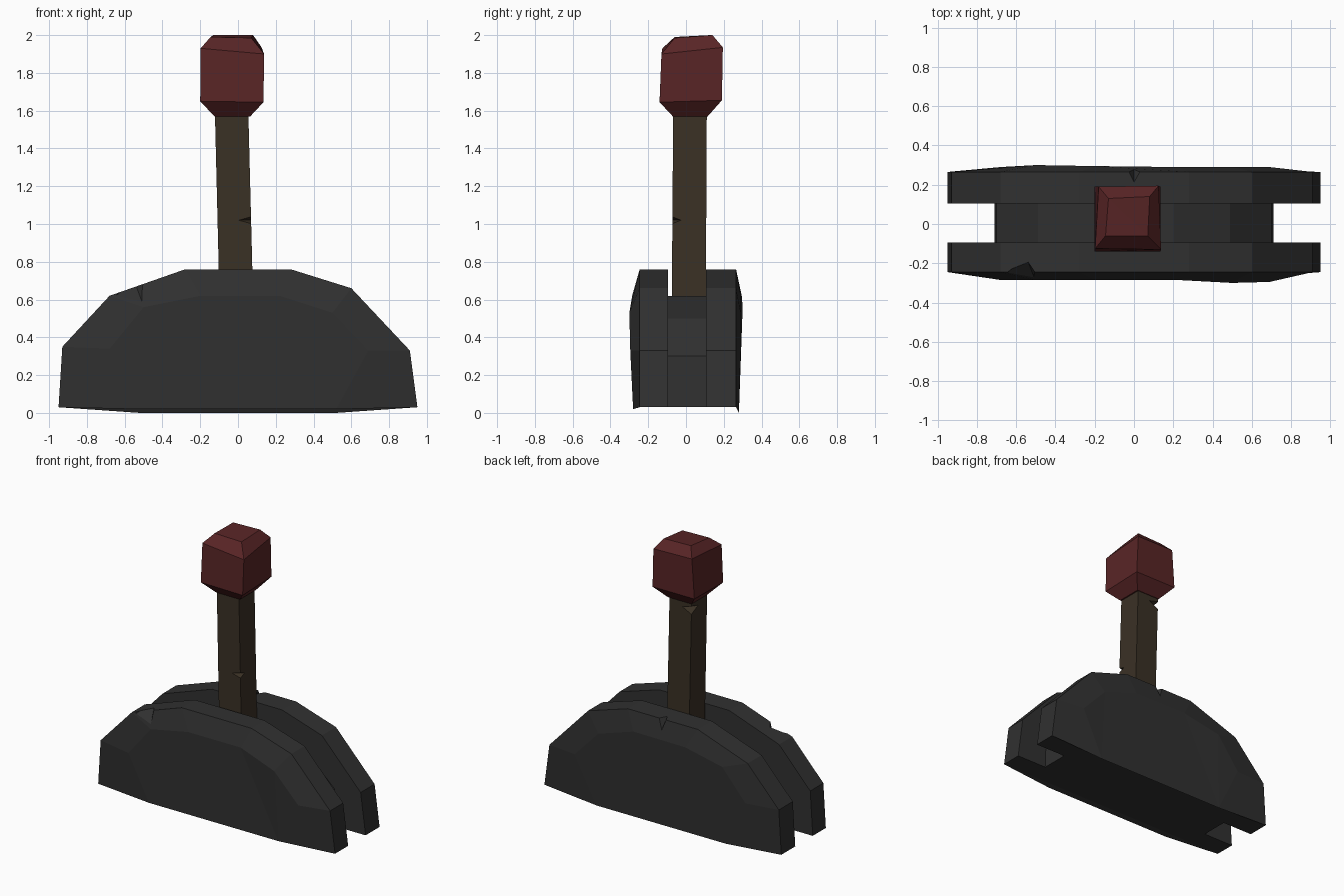
import bpy, bmesh

if "Cube" in bpy.data.objects:
    bpy.data.objects.remove(bpy.data.objects["Cube"])


def mat(name, col):
    m = bpy.data.materials.new(name)
    m.diffuse_color = (*col, 1)
    m.use_nodes = True
    m.node_tree.nodes["Principled BSDF"].inputs["Base Color"].default_value = m.diffuse_color
    return m


GREY = mat("dark_stone", (0.030, 0.030, 0.030))
WOOD = mat("dark_wood", (0.042, 0.030, 0.018))
RED = mat("dull_red", (0.098, 0.018, 0.019))


def finish(name, bm, material):
    bmesh.ops.recalc_face_normals(bm, faces=bm.faces)
    me = bpy.data.meshes.new(name)
    bm.to_mesh(me)
    bm.free()
    ob = bpy.data.objects.new(name, me)
    bpy.context.collection.objects.link(ob)
    if material:
        me.materials.append(material)
    return ob


def loft(name, rings, material):
    """Closed solid through rings that share a point count."""
    bm = bmesh.new()
    vs = [[bm.verts.new(p) for p in r] for r in rings]
    n = len(vs[0])
    for a, b in zip(vs, vs[1:]):
        for i in range(n):
            j = (i + 1) % n
            bm.faces.new((a[i], a[j], b[j], b[i]))
    caps = [bm.faces.new(vs[0]), bm.faces.new(vs[-1])]
    bmesh.ops.triangulate(bm, faces=caps)
    return finish(name, bm, material)


def chip(ob, points):
    """Cut a small pointed chip out of an edge."""
    bm = bmesh.new()
    for p in points:
        bm.verts.new(p)
    bmesh.ops.convex_hull(bm, input=bm.verts)
    cutter = finish("chip_cutter", bm, None)
    cutter.hide_render = True
    mod = ob.modifiers.new("chip", 'BOOLEAN')
    mod.operation = 'DIFFERENCE'
    mod.solver = 'EXACT'
    mod.object = cutter
    bpy.context.view_layer.objects.active = ob
    bpy.ops.object.modifier_apply(modifier=mod.name)
    bpy.data.objects.remove(cutter)


# Side plates: domed outline with a bulging outer face
outline = [(-.95, .03), (-.93, .35), (-.68, .62), (-.28, .76),
           (.28, .76), (.60, .66), (.91, .33), (.95, .03)]
bulge = [(-.52, .01), (-.68, .34), (-.50, .56), (-.20, .62),
         (.22, .62), (.50, .53), (.69, .33), (.52, .01)]


def plate(name, y_in, y_rim, y_out, low):
    inner = [(x, y_in, z) for x, z in outline]
    rim = [(x, y_rim, z) for x, z in outline]
    outer = [(x, y, low if z < .02 else z) for (x, z), y in zip(bulge, y_out)]
    return loft(name, [inner, rim, outer], GREY)


front = plate("front_plate", -.095, -.245,
              [-.28, -.285, -.285, -.285, -.285, -.30, -.295, -.28], .02)
back = plate("back_plate", .105, .265,
             [.28, .29, .30, .295, .29, .29, .29, .28], 0)
chip(front, [(-.67, -.27, .60), (-.69, -.27, .68), (-.50, -.245, .70),
             (-.49, -.32, .54), (-.68, -.32, .62), (-.55, -.165, .70)])
chip(back, [(-.05, .30, .78), (.06, .30, .78), (0, .195, .78), (0, .32, .64)])

# Recessed core between the plates
core = [(-.71, .03), (-.70, .30), (-.49, .50), (-.20, .62),
        (.20, .62), (.49, .50), (.70, .30), (.71, .03)]
loft("core", [[(x, y, z) for x, z in core] for y in (-.10, .11)], GREY)


def rect(x0, x1, y0, y1, z):
    return [(x0, y0, z), (x1, y0, z), (x1, y1, z), (x0, y1, z)]


# Lever shaft with two chipped corners
shaft = loft("lever_shaft", [rect(-.098, .08, -.075, .105, .60),
                             rect(-.122, .055, -.068, .11, 1.58)], WOOD)
chip(shaft, [(.0, -.075, 1.02), (.09, -.10, 1.055), (.09, -.10, .985),
             (.085, -.015, 1.02)])
chip(shaft, [(-.125, .03, 1.53), (-.04, .115, 1.53), (-.14, .13, 1.56),
             (-.14, .13, 1.47)])

# Knob: faceted, slightly uneven block
loft("knob", [
    rect(-.125, .065, -.07, .115, 1.57),
    [(-.20, -.14, 1.65), (.135, -.14, 1.645), (.135, .19, 1.655), (-.20, .19, 1.655)],
    [(-.198, -.125, 1.93), (.138, -.13, 1.90), (.125, .195, 1.935), (-.18, .19, 1.94)],
    [(-.145, -.06, 1.99), (.07, -.06, 1.985), (.08, .14, 2.0), (-.13, .13, 2.0)],
], RED)
